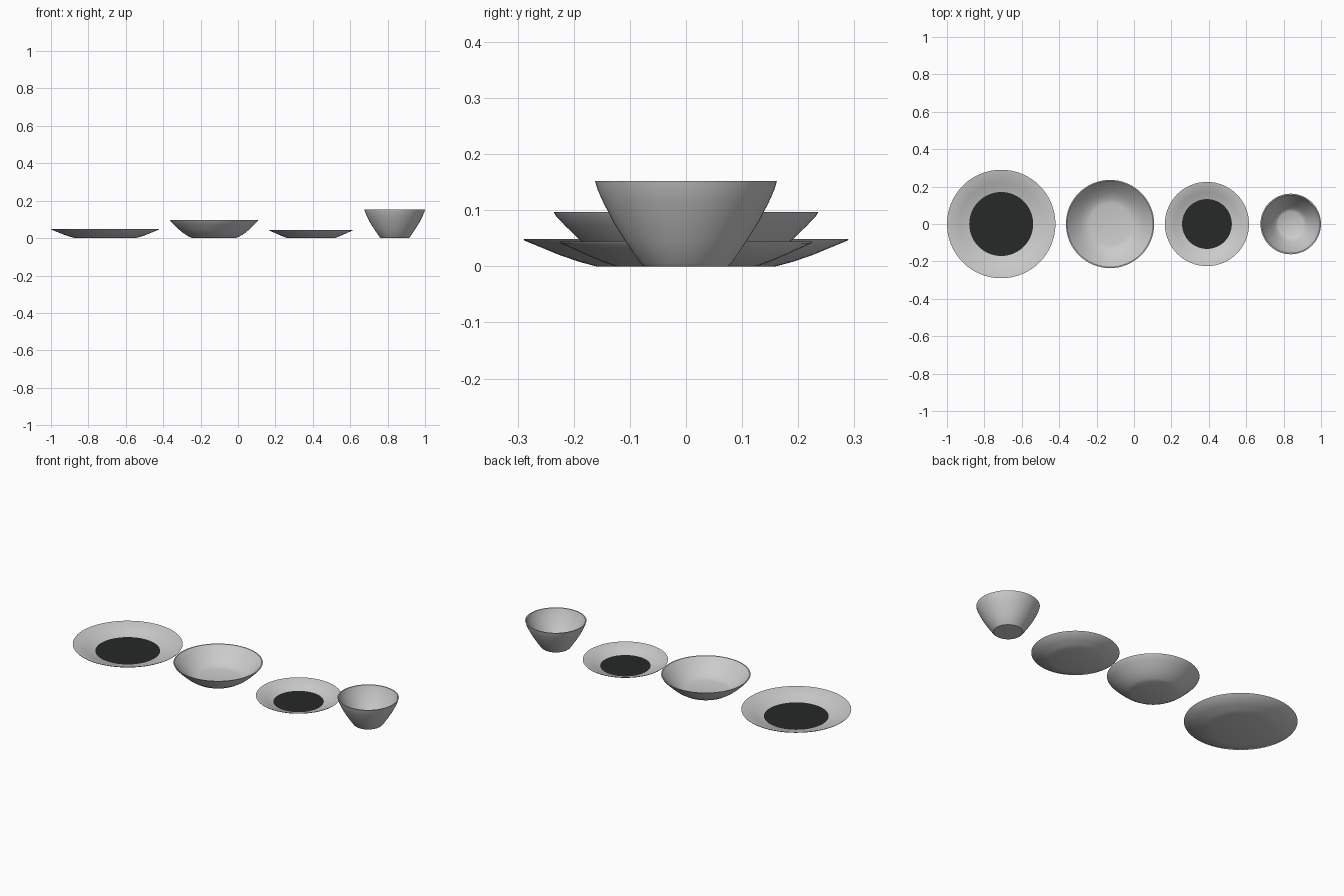
import bpy, bmesh, math

if "Cube" in bpy.data.objects:
    bpy.data.objects.remove(bpy.data.objects["Cube"])

SEGMENTS = 64


def lathe(name, x, profile):
    """Revolve a (radius, z) profile around a vertical axis at x."""
    bm = bmesh.new()
    pts = [bm.verts.new((r, 0, z)) for r, z in profile]
    edges = [bm.edges.new(pair) for pair in zip(pts, pts[1:])]
    bmesh.ops.spin(bm, geom=pts + edges, cent=(0, 0, 0), axis=(0, 0, 1),
                   angle=math.tau, steps=SEGMENTS, use_duplicate=False)
    bmesh.ops.remove_doubles(bm, verts=bm.verts, dist=1e-5)
    bmesh.ops.recalc_face_normals(bm, faces=bm.faces)
    # the base faces come first in the profile: make sure they look down
    base = min(bm.faces, key=lambda f: f.calc_center_median().z)
    if base.normal.z > 0:
        bmesh.ops.reverse_faces(bm, faces=bm.faces)
    mesh = bpy.data.meshes.new(name)
    bm.to_mesh(mesh)
    bm.free()
    obj = bpy.data.objects.new(name, mesh)
    bpy.context.collection.objects.link(obj)
    obj.location.x = x
    bpy.ops.object.select_all(action='DESELECT')
    obj.select_set(True)
    bpy.context.view_layer.objects.active = obj
    bpy.ops.object.shade_smooth_by_angle(angle=math.radians(35))
    return obj


dark = bpy.data.materials.new("dark_glaze")
dark.diffuse_color = (0.02, 0.022, 0.021, 1)
dark.use_nodes = True
dark.node_tree.nodes["Principled BSDF"].inputs["Base Color"].default_value = dark.diffuse_color


def plate(name, x, profile, well, well_z):
    """Grey plate body with a flat dark well in the middle."""
    lathe(name, x, profile + [(well, well_z)])
    bpy.ops.mesh.primitive_circle_add(vertices=SEGMENTS, radius=well,
                                      fill_type='NGON', location=(x, 0, well_z))
    disc = bpy.context.object
    disc.name = name + "_well"
    disc.data.materials.append(dark)


# Plates: underside, thin rim, upper slope, dark well
plate("dinner_plate", -0.71,
      [(0, 0), (0.16, 0), (0.19, 0.008), (0.225, 0.020), (0.288, 0.046),
       (0.29, 0.049), (0.286, 0.049), (0.222, 0.025), (0.19, 0.014)], 0.171, 0.009)
plate("side_plate", 0.39,
      [(0, 0), (0.125, 0), (0.148, 0.008), (0.172, 0.018), (0.223, 0.041),
       (0.225, 0.044), (0.221, 0.044), (0.170, 0.022), (0.148, 0.013)], 0.133, 0.008)

# Wide shallow bowl
lathe("soup_bowl", -0.128,
      [(0, 0), (0.115, 0), (0.135, 0.008), (0.165, 0.027), (0.19, 0.048),
       (0.215, 0.072), (0.232, 0.090), (0.236, 0.097), (0.230, 0.097),
       (0.209, 0.074), (0.184, 0.050), (0.16, 0.031), (0.132, 0.014),
       (0.11, 0.009), (0, 0.008)])

# Deep cup-like bowl
lathe("deep_bowl", 0.838,
      [(0, 0), (0.075, 0), (0.081, 0.005), (0.108, 0.045), (0.130, 0.080),
       (0.148, 0.115), (0.158, 0.138), (0.162, 0.152), (0.156, 0.152),
       (0.151, 0.138), (0.141, 0.115), (0.122, 0.080), (0.100, 0.045),
       (0.080, 0.018), (0.068, 0.010), (0, 0.008)])
